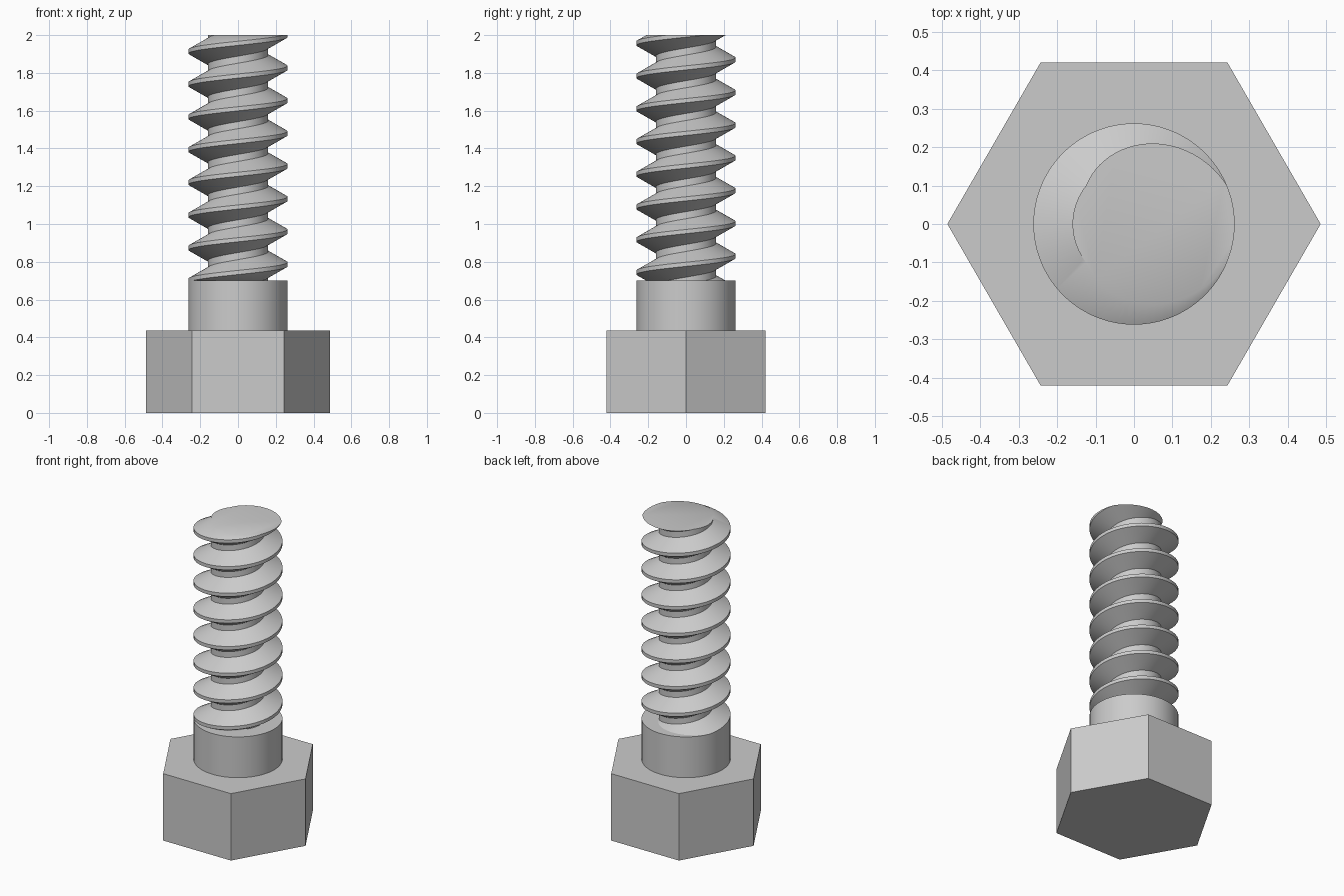
import bpy, bmesh, math

if "Cube" in bpy.data.objects:
    bpy.data.objects.remove(bpy.data.objects["Cube"], do_unlink=True)

HEAD_TOP, SHANK_TOP, TOP = 0.435, 0.70, 2.0
HEAD_R, SHANK_R, ROOT_R = 0.486, 0.262, 0.16
TURNS, STEPS = 7.5, 72
PITCH = (TOP - SHANK_TOP) / TURNS

steel = bpy.data.materials.new("plain grey steel")
steel.use_nodes = True
steel.diffuse_color = (0.6, 0.6, 0.6, 1)
steel.node_tree.nodes["Principled BSDF"].inputs["Base Color"].default_value = (0.6, 0.6, 0.6, 1)


def add_object(name, bm, smooth):
    bmesh.ops.recalc_face_normals(bm, faces=bm.faces)
    mesh = bpy.data.meshes.new(name)
    bm.to_mesh(mesh)
    bm.free()
    mesh.materials.append(steel)
    obj = bpy.data.objects.new(name, mesh)
    bpy.context.collection.objects.link(obj)
    if smooth:
        bpy.ops.object.select_all(action='DESELECT')
        obj.select_set(True)
        bpy.context.view_layer.objects.active = obj
        bpy.ops.object.shade_smooth_by_angle(angle=math.radians(30))
    return obj


def prism(name, sides, radius, z0, z1, smooth):
    bm = bmesh.new()
    ring = [bm.verts.new((radius * math.cos(math.tau * i / sides),
                          radius * math.sin(math.tau * i / sides), z0)) for i in range(sides)]
    base = bm.faces.new(ring)
    top = bmesh.ops.extrude_face_region(bm, geom=[base], use_keep_orig=True)["geom"]
    moved = [g for g in top if isinstance(g, bmesh.types.BMVert)]
    bmesh.ops.translate(bm, verts=moved, vec=(0, 0, z1 - z0))
    return add_object(name, bm, smooth)


# Hexagonal head and plain shank
prism("hex_head", 6, HEAD_R, 0, HEAD_TOP, False)
prism("shank", STEPS, SHANK_R, HEAD_TOP, SHANK_TOP, True)

# Right-handed thread: a trapezoid profile swept along a helix
profile = [(ROOT_R, -0.068), (SHANK_R, -0.011), (SHANK_R, 0.011), (ROOT_R, 0.068)]
bm = bmesh.new()
rows = []
for i in range(-STEPS, int((TURNS + 1.5) * STEPS) + 1):
    a = math.pi + math.tau * i / STEPS
    z = SHANK_TOP + PITCH * i / STEPS
    rows.append([bm.verts.new((r * math.cos(a), r * math.sin(a), z + dz)) for r, dz in profile])
for i in range(len(rows) - 1):
    p, q = rows[i], rows[i + 1]
    for j in range(3):
        bm.faces.new((p[j], q[j], q[j + 1], p[j + 1]))
    # Root band joining this turn to the next one
    if i + 1 + STEPS < len(rows):
        u, v = rows[i + STEPS], rows[i + 1 + STEPS]
        bm.faces.new((p[3], q[3], v[0], u[0]))

# Trim both ends flat and cap them
for height, direction in ((SHANK_TOP, -1), (TOP, 1)):
    cut = bmesh.ops.bisect_plane(bm, geom=bm.verts[:] + bm.edges[:] + bm.faces[:], dist=1e-6,
                                 plane_co=(0, 0, height), plane_no=(0, 0, direction),
                                 clear_outer=True)
    rim = [e for e in bm.edges if e.is_boundary and
           all(abs(v.co.z - height) < 1e-5 for v in e.verts)]
    bmesh.ops.edgeloop_fill(bm, edges=rim)
add_object("threaded_rod", bm, True)
